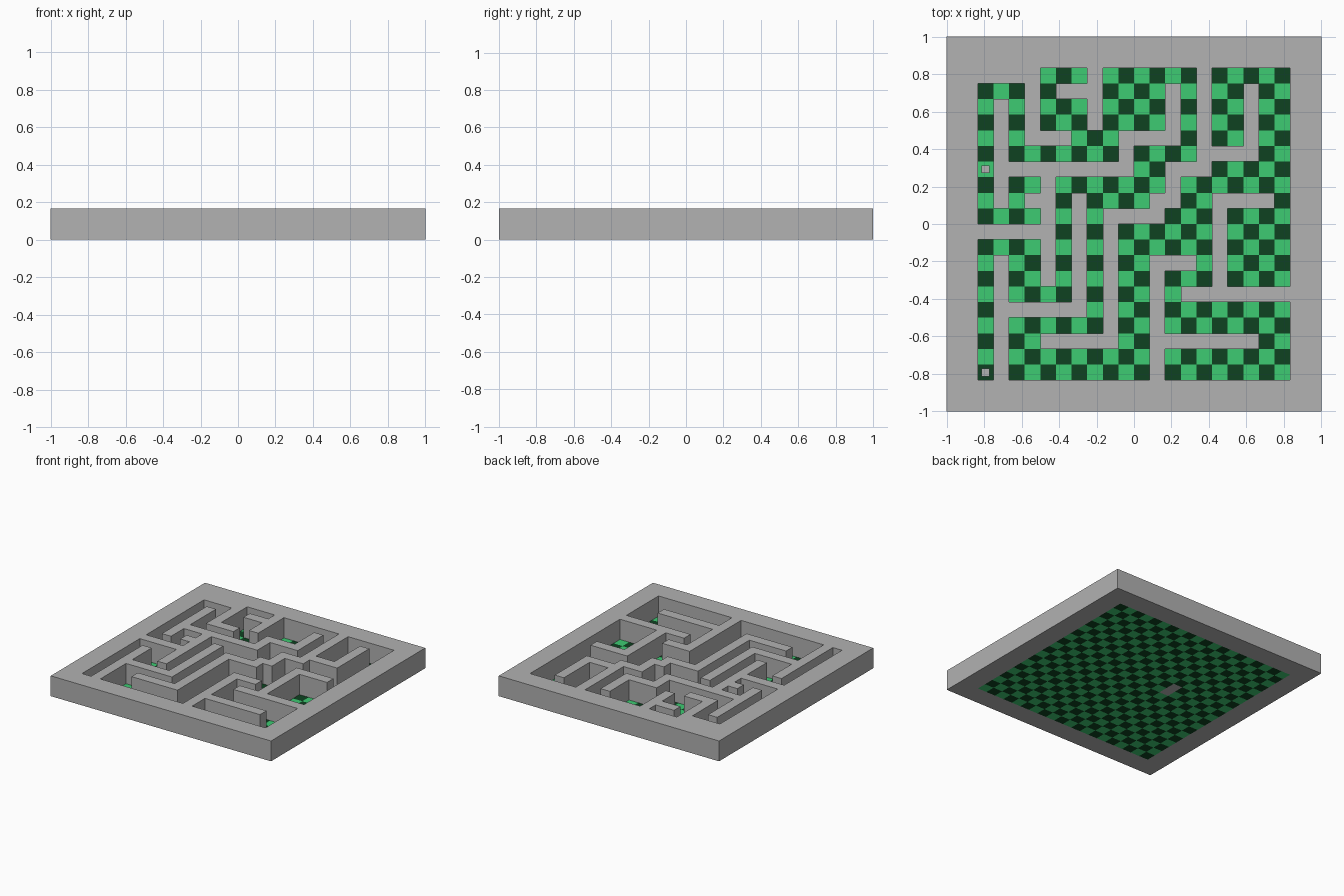
import bpy, bmesh

if "Cube" in bpy.data.objects:
    bpy.data.objects.remove(bpy.data.objects["Cube"])

# Maze plan seen from above, back row first: '#' wall, '.' open floor
MAZE = [
    "####...#......#.....",
    "...#.###....#.#..#..",
    ".#.#...#....#.#..#..",
    ".#.#...#....#.#..#..",
    ".#.###...####.#..#..",
    ".#.......#....####..",
    ".#########..###.....",
    ".#..#.......#.......",
    ".#.##.#....##..####.",
    "....#.#.####...#....",
    "#####.#.#......#....",
    "....#.#.#......#....",
    ".#..#.#.#..###.#....",
    ".#..#.#.#..#...#....",
    ".#....#.#..#.#######",
    ".######.#..#........",
    ".#......#..#........",
    ".#..#####..#######..",
    ".#.........#........",
    ".#.........#........",
]
N = 20
CELL = 1 / 12
EDGE = N * CELL / 2          # inner half width
H = 1 / 6                    # wall height
UNTILED = {(6, 8), (6, 9)}   # wall cells whose base shows through the floor


def material(name, rgb):
    m = bpy.data.materials.new(name)
    m.diffuse_color = (*rgb, 1)
    m.use_nodes = True
    m.node_tree.nodes["Principled BSDF"].inputs["Base Color"].default_value = m.diffuse_color
    return m


GREY = material("wall grey", (0.445, 0.445, 0.445))
LIGHT = material("light green", (0.047, 0.597, 0.171))
DARK = material("dark green", (0.0044, 0.0545, 0.0152))


def finish(name, bm, mats):
    bmesh.ops.remove_doubles(bm, verts=bm.verts, dist=1e-5)
    me = bpy.data.meshes.new(name)
    bm.to_mesh(me)
    bm.free()
    for m in mats:
        me.materials.append(m)
    ob = bpy.data.objects.new(name, me)
    bpy.context.collection.objects.link(ob)


def quad(bm, pts, mat=0):
    f = bm.faces.new([bm.verts.new(p) for p in pts])
    f.material_index = mat


def box(name, x0, x1, y0, y1, z0, z1):
    bm = bmesh.new()
    bmesh.ops.create_cube(bm, size=1)
    for v in bm.verts:
        v.co = (x1 if v.co.x > 0 else x0,
                y1 if v.co.y > 0 else y0,
                z1 if v.co.z > 0 else z0)
    finish(name, bm, [GREY])


def corners(i, j):
    """Cell corners, counter-clockwise from front left."""
    x, y = -EDGE + i * CELL, EDGE - (j + 1) * CELL
    return [(x, y), (x + CELL, y), (x + CELL, y + CELL), (x, y + CELL)]


# Outer frame
box("left_frame", -1, -EDGE, -1, 1, 0, H)
box("right_frame", EDGE, 1, -1, 1, 0, H)
box("front_frame", -EDGE, EDGE, -1, -EDGE, 0, H)
box("back_frame", -EDGE, EDGE, EDGE, 1, 0, H)

# Checkered floor
bm = bmesh.new()
for j in range(N):
    for i in range(N):
        if (i, j) not in UNTILED:
            quad(bm, [(x, y, 0) for x, y in corners(i, j)], (i + j) % 2)
finish("checkered_floor", bm, [LIGHT, DARK])

# Maze walls: a top for each wall cell, sides only where they meet open floor
bm = bmesh.new()
for j in range(N):
    for i in range(N):
        if MAZE[j][i] != "#":
            continue
        c = corners(i, j)
        quad(bm, [(x, y, H) for x, y in c])
        if (i, j) in UNTILED:
            quad(bm, [(x, y, 0) for x, y in reversed(c)])
        for k, (di, dj) in enumerate([(0, 1), (1, 0), (0, -1), (-1, 0)]):
            a, b = i + di, j + dj
            if 0 <= a < N and 0 <= b < N and MAZE[b][a] == ".":
                p, q = c[k], c[(k + 1) % 4]
                quad(bm, [(*p, 0), (*q, 0), (*q, H), (*p, H)])
finish("maze_walls", bm, [GREY])

# Small start and goal blocks
for name, j in (("start_block", 19), ("goal_block", 6)):
    cx, cy, r = -EDGE + CELL / 2, EDGE - (j + 0.5) * CELL, CELL / 4
    box(name, cx - r, cx + r, cy - r, cy + r, 0.002, 2 * r)
